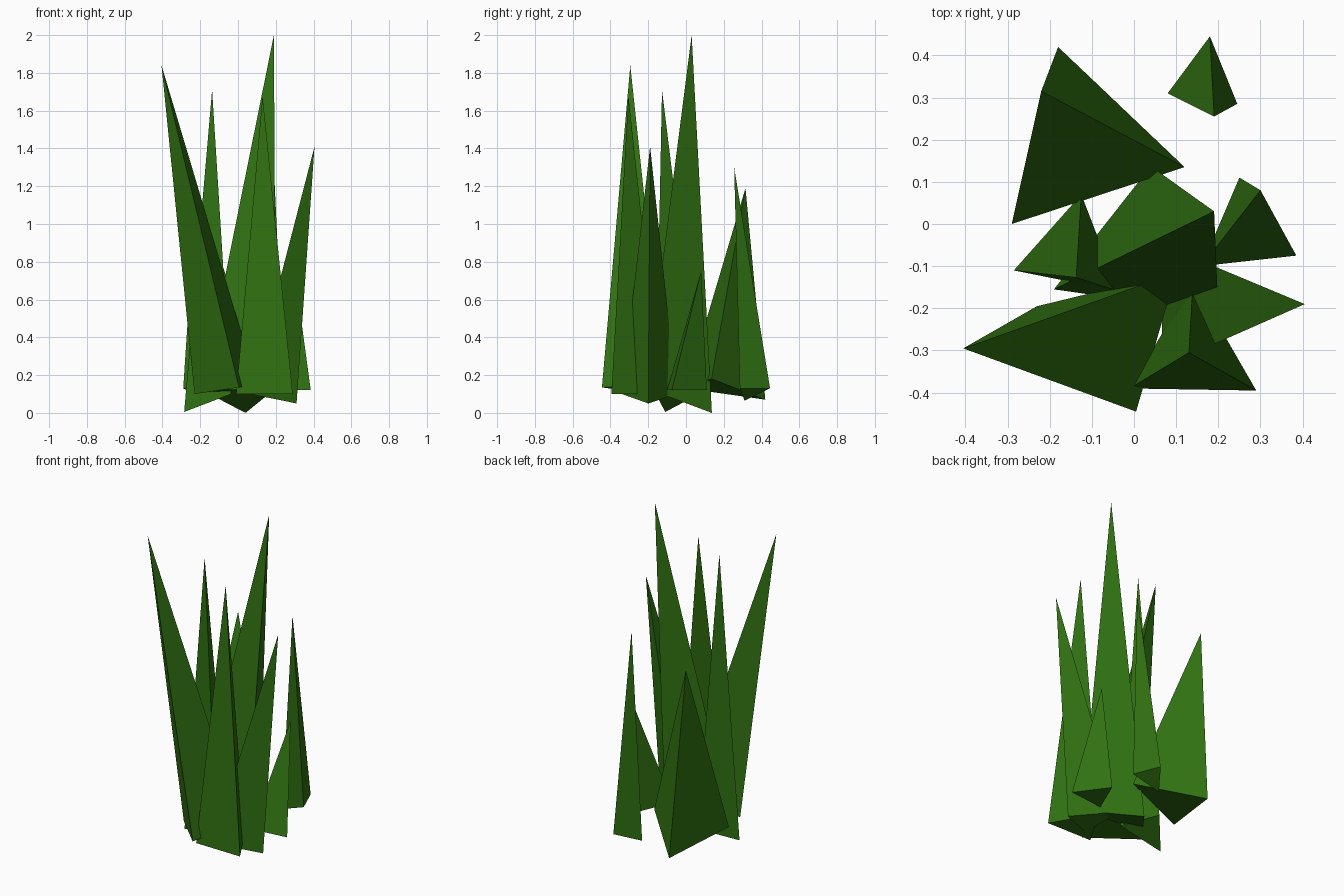
import bpy
import bmesh
from mathutils import Vector

# Remove the default cube only
default_cube = bpy.data.objects.get("Cube")
if default_cube:
    bpy.data.objects.remove(default_cube, do_unlink=True)

# Single leaf colour
LEAF_COLOUR = (0.03, 0.165, 0.006, 1.0)
leaf_green = bpy.data.materials.new("leaf_green")
leaf_green.use_nodes = True
leaf_green.diffuse_color = LEAF_COLOUR
shader = leaf_green.node_tree.nodes["Principled BSDF"]
shader.inputs["Base Color"].default_value = LEAF_COLOUR
shader.inputs["Roughness"].default_value = 0.9


def grass_blade(name, tip, *root):
    """Three-sided spike: a closed triangular root drawn out to a sharp tip."""
    bm = bmesh.new()
    tip_vert = bm.verts.new(Vector(tip))
    root_verts = [bm.verts.new(Vector(point)) for point in root]
    bm.faces.new(root_verts)
    for index, vert in enumerate(root_verts):
        following = root_verts[(index + 1) % len(root_verts)]
        bm.faces.new((vert, following, tip_vert))
    bmesh.ops.recalc_face_normals(bm, faces=bm.faces)

    mesh = bpy.data.meshes.new(name)
    bm.to_mesh(mesh)
    bm.free()
    mesh.materials.append(leaf_green)
    blade = bpy.data.objects.new(name, mesh)
    bpy.context.collection.objects.link(blade)
    return blade


# Tall blade in the middle of the tuft
grass_blade("centre_blade", (.19, .03, 2),
            (-.19, -.155, .12), (.04, .137, 0), (.2, -.21, .13))

# Blades along the front
grass_blade("front_leaning_blade", (-.405, -.295, 1.84),
            (-.23, -.195, .1), (.1, -.115, .15), (.005, -.445, .135))
grass_blade("front_upright_blade", (.13, -.305, 1.68),
            (-.01, -.39, .1), (.29, -.395, .1), (.14, -.135, .1))

# Blades on the two sides
grass_blade("right_side_blade", (-.137, -.127, 1.71),
            (-.285, -.11, .005), (-.125, .07, .1), (-.036, -.16, .1))
grass_blade("left_side_blade", (.405, -.19, 1.41),
            (.31, -.2, .05), (.07, -.05, .1), (.065, -.34, .1))
grass_blade("left_short_blade", (.3, .08, .75),
            (.25, .11, .12), (.385, -.075, .12), (.16, -.1, .12))

# Blades at the back
grass_blade("back_narrow_blade", (.19, .255, 1.3),
            (.18, .445, .13), (.08, .31, .065), (.245, .285, .13))
grass_blade("back_wide_blade", (-.22, .315, 1.19),
            (-.18, .42, .07), (.12, .135, .18), (-.29, 0, .13))
